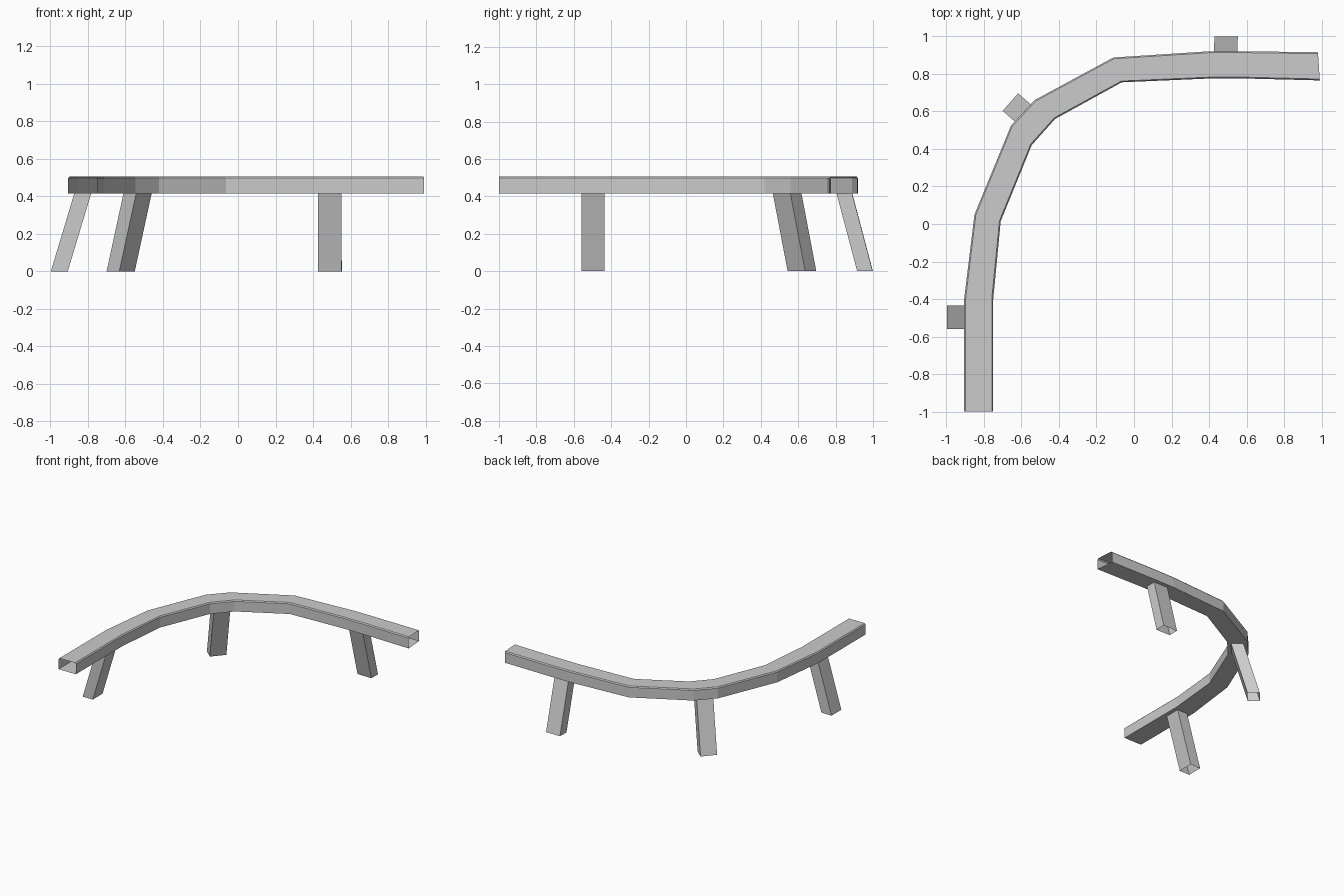
import bpy
import bmesh
from mathutils import Vector

if "Cube" in bpy.data.objects:
    bpy.data.objects.remove(bpy.data.objects["Cube"])


def make_object(name, rings):
    """Skin equal-length closed rings into an open-ended tube."""
    bm = bmesh.new()
    loops = [[bm.verts.new(p) for p in ring] for ring in rings]
    n = len(loops[0])
    for a, b in zip(loops, loops[1:]):
        for i in range(n):
            j = (i + 1) % n
            bm.faces.new((a[i], a[j], b[j], b[i]))
    bmesh.ops.recalc_face_normals(bm, faces=bm.faces)
    mesh = bpy.data.meshes.new(name)
    bm.to_mesh(mesh)
    bm.free()
    obj = bpy.data.objects.new(name, mesh)
    bpy.context.collection.objects.link(obj)
    return obj


# Curved rail: hollow box section following outer and inner edges
outer = [(-0.905, -1), (-0.905, -0.4), (-0.85, 0.05), (-0.655, 0.525),
         (-0.53, 0.66), (-0.11, 0.887), (0.4, 0.92), (0.6, 0.92), (0.98, 0.915)]
inner = [(-0.75, -1), (-0.75, -0.4), (-0.71, 0.015), (-0.545, 0.42),
         (-0.42, 0.56), (-0.065, 0.755), (0.4, 0.775), (0.6, 0.775), (0.99, 0.765)]
# Section: (fraction from outer to inner, height), top corners slightly chamfered
section = [(0, 0.415), (1, 0.415), (1, 0.497), (0.05, 0.505), (0, 0.497)]
section[3:3] = [(0.95, 0.505)]
rings = []
for o, i in zip(outer, inner):
    o, i = Vector(o), Vector(i)
    rings.append([(*o.lerp(i, f), z) for f, z in section])
make_object("curved_rail", rings)


# Splayed legs: open box tubes leaning inward towards the rail
def leg(name, foot, outward, lean, width=0.125, depth=0.09, height=0.416):
    out = Vector((outward[0], outward[1], 0)).normalized()
    side = Vector((-out.y, out.x, 0))
    base = Vector((foot[0], foot[1], 0))
    top = base - out * lean + Vector((0, 0, height))
    corners = [(-1, -1), (1, -1), (1, 1), (-1, 1)]
    make_object(name, [[c + side * (s * width / 2) + out * (d * depth / 2)
                        for s, d in corners] for c in (base, top)])


leg("left_leg", (-0.952, -0.497), (-1, 0), 0.125)
leg("corner_leg", (-0.625, 0.62), (-0.75, 0.66), 0.12)
leg("back_leg", (0.49, 0.957), (0.01, 1), 0.11, depth=0.083)
